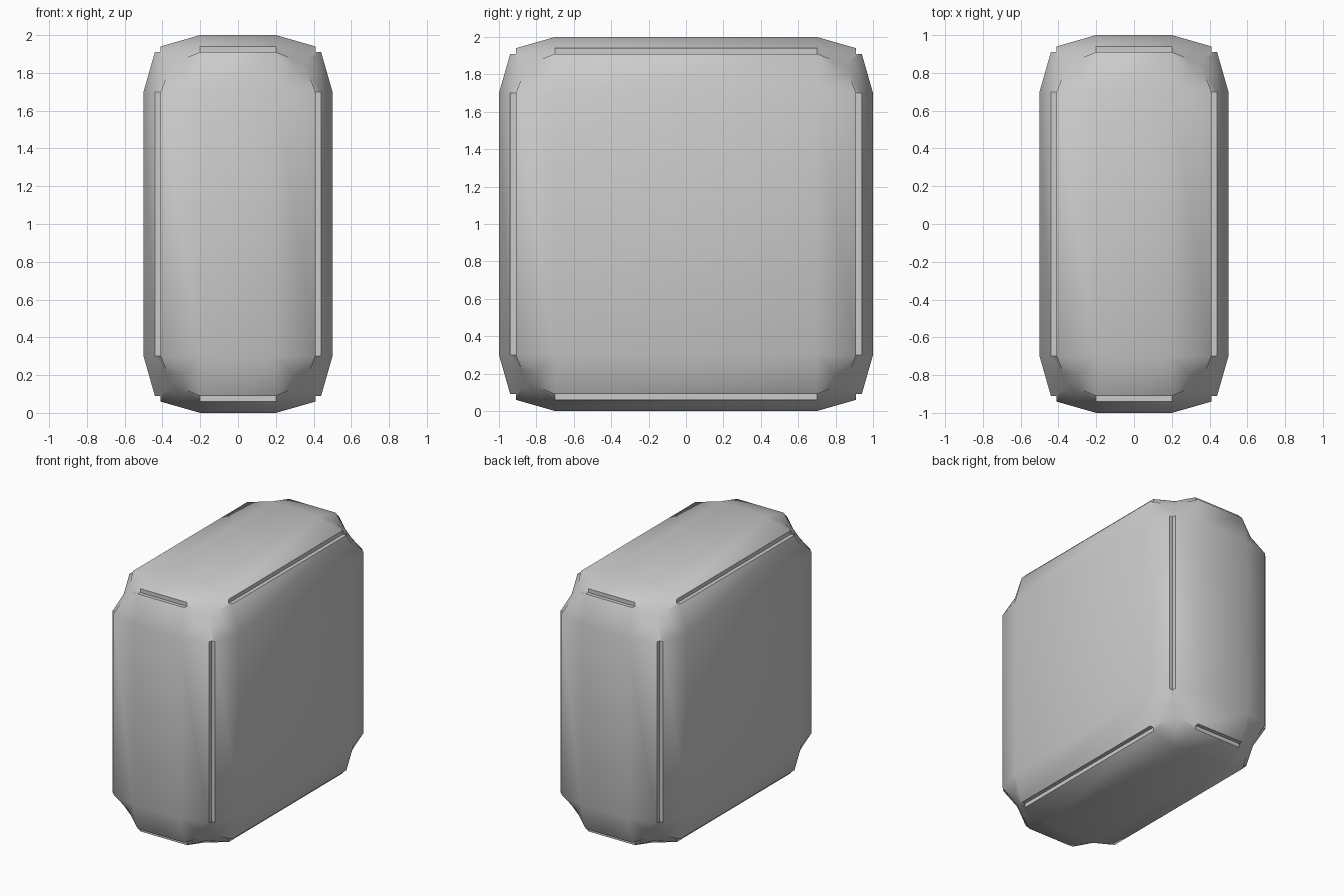
import bpy, math

if "Cube" in bpy.data.objects:
    bpy.data.objects.remove(bpy.data.objects["Cube"])

# Block body: plain box standing on the ground
bpy.ops.mesh.primitive_cube_add(size=1, location=(0, 0, 1))
body = bpy.context.object
body.name = "block_body"
body.scale = (1, 2, 2)
bpy.ops.object.transform_apply(location=True, rotation=False, scale=True)

# Edge moulding: tapered shoulders with a small square notch between them
bevel = body.modifiers.new("edge_moulding", 'BEVEL')
bevel.offset_type = 'OFFSET'
bevel.width = 0.3
bevel.segments = 4
bevel.limit_method = 'NONE'
bevel.use_clamp_overlap = True
bevel.profile_type = 'CUSTOM'
profile = bevel.custom_profile
for x, y in ((0.8, 0.7), (0.7, 0.7), (0.7, 0.8)):
    profile.points.add(x, y)
for p in profile.points:
    p.handle_type_1 = 'VECTOR'
    p.handle_type_2 = 'VECTOR'
profile.update()
bpy.ops.object.modifier_apply(modifier=bevel.name)
for v in body.data.vertices:
    print([round(c, 3) for c in v.co]) if min(v.co.x, -v.co.y, v.co.z - 1) > 0 else None

# Smooth broad faces, crisp notch edges
bpy.ops.object.shade_smooth_by_angle(angle=math.radians(30))
